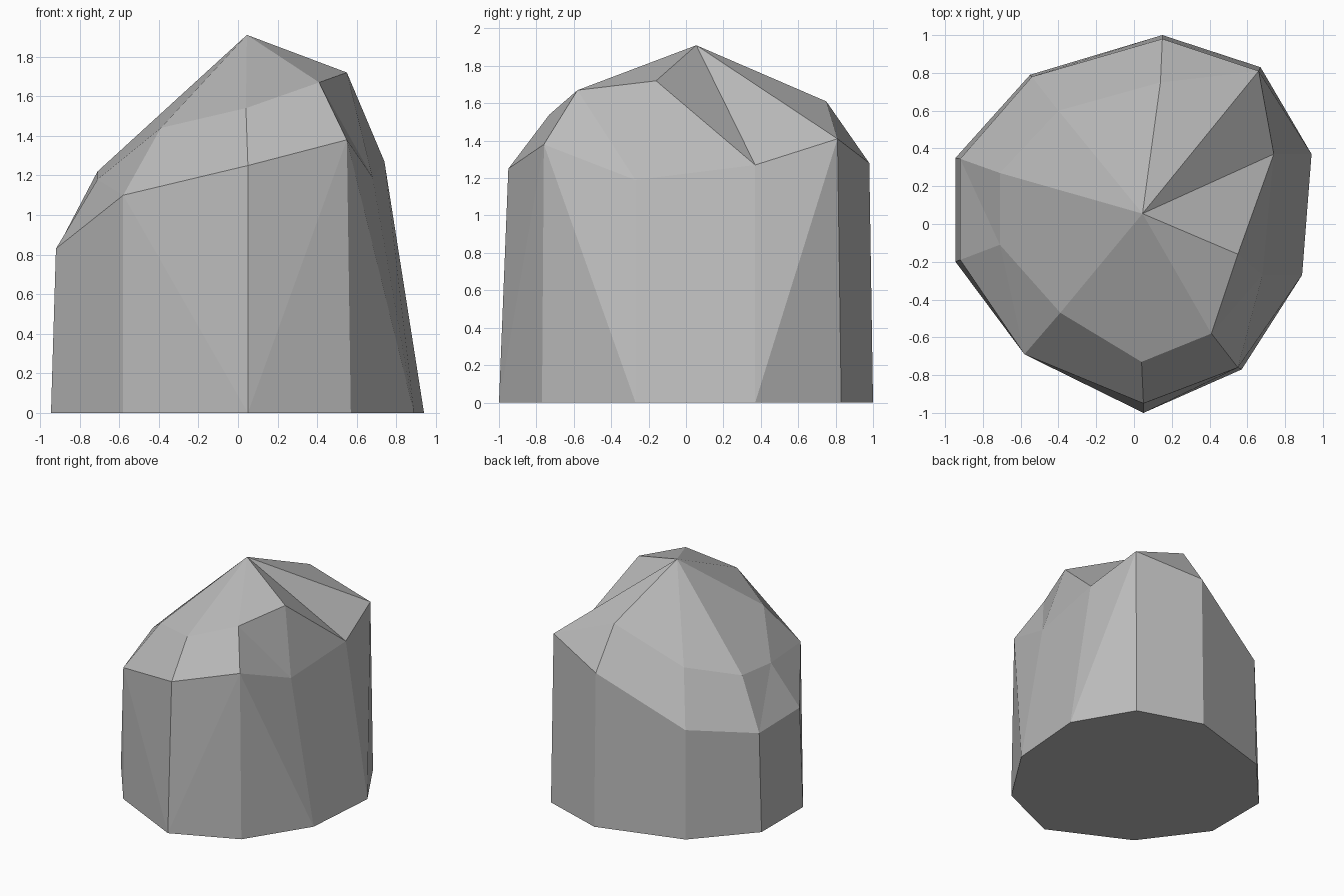
import bpy
import bmesh

cube = bpy.data.objects.get("Cube")
if cube:
    bpy.data.objects.remove(cube, do_unlink=True)

# Plain stone colour
stone = bpy.data.materials.new("stone grey")
stone.use_nodes = True
colour = (0.5, 0.5, 0.5, 1.0)
stone.diffuse_color = colour
stone.node_tree.nodes["Principled BSDF"].inputs["Base Color"].default_value = colour

# Ten columns around the rock, counter-clockwise from the front:
# foot (x, y), shoulder (x, y, z), crown (x, y, z) or None where the crown
# drops down onto the shoulder
columns = [
    ((.05, -1), (.05, -.95, 1.25), (.04, -.73, 1.54)),
    ((.57, -.77), (.55, -.76, 1.38), (.41, -.58, 1.67)),
    ((.89, -.27), (.68, -.27, 1.19), (.55, -.16, 1.72)),
    ((.94, .37), (.74, .37, 1.27), None),
    ((.67, .83), (.66, .81, 1.41), None),
    ((.15, 1), (.15, .98, 1.28), (.14, .75, 1.61)),
    ((-.55, .79), (-.54, .78, .91), (-.4, .6, 1.33)),
    ((-.945, .35), (-.92, .345, .82), (-.71, .27, 1.22)),
    ((-.945, -.2), (-.92, -.19, .83), (-.71, -.11, 1.18)),
    ((-.58, -.69), (-.58, -.69, 1.1), (-.39, -.47, 1.44)),
]

# How each facet is folded, one letter per column:
# r = crease rising to the right, f = crease falling to the right, - = flat quad
wall_folds = "rf-r-----f"
shoulder_folds = "-f-----rf-"

bm = bmesh.new()
feet, shoulders, crowns = [], [], []
for foot, shoulder, crown in columns:
    feet.append(bm.verts.new((*foot, 0)))
    shoulders.append(bm.verts.new(shoulder))
    crowns.append(bm.verts.new(crown) if crown else shoulders[-1])
peak = bm.verts.new((.045, .055, 1.91))


def add_face(*verts):
    """Add a face, skipping repeated corners and collapsed facets."""
    corners = list(dict.fromkeys(verts))
    if len(corners) > 2:
        bm.faces.new(corners)


def add_band(lower, upper, folds):
    """Join two rings with quads, folded along the given creases."""
    for i, fold in enumerate(folds):
        j = (i + 1) % len(folds)
        a, b, c, d = lower[i], lower[j], upper[j], upper[i]
        if fold == "r":
            add_face(a, b, c)
            add_face(a, c, d)
        elif fold == "f":
            add_face(a, b, d)
            add_face(b, c, d)
        else:
            add_face(a, b, c, d)


# Walls, sloping shoulder, pointed top and flat underside
add_band(feet, shoulders, wall_folds)
add_band(shoulders, crowns, shoulder_folds)
for i, crown in enumerate(crowns):
    add_face(crown, crowns[(i + 1) % len(crowns)], peak)
add_face(*reversed(feet))

bmesh.ops.recalc_face_normals(bm, faces=bm.faces)
mesh = bpy.data.meshes.new("rock")
bm.to_mesh(mesh)
bm.free()
mesh.materials.append(stone)
rock = bpy.data.objects.new("rock", mesh)
bpy.context.scene.collection.objects.link(rock)
